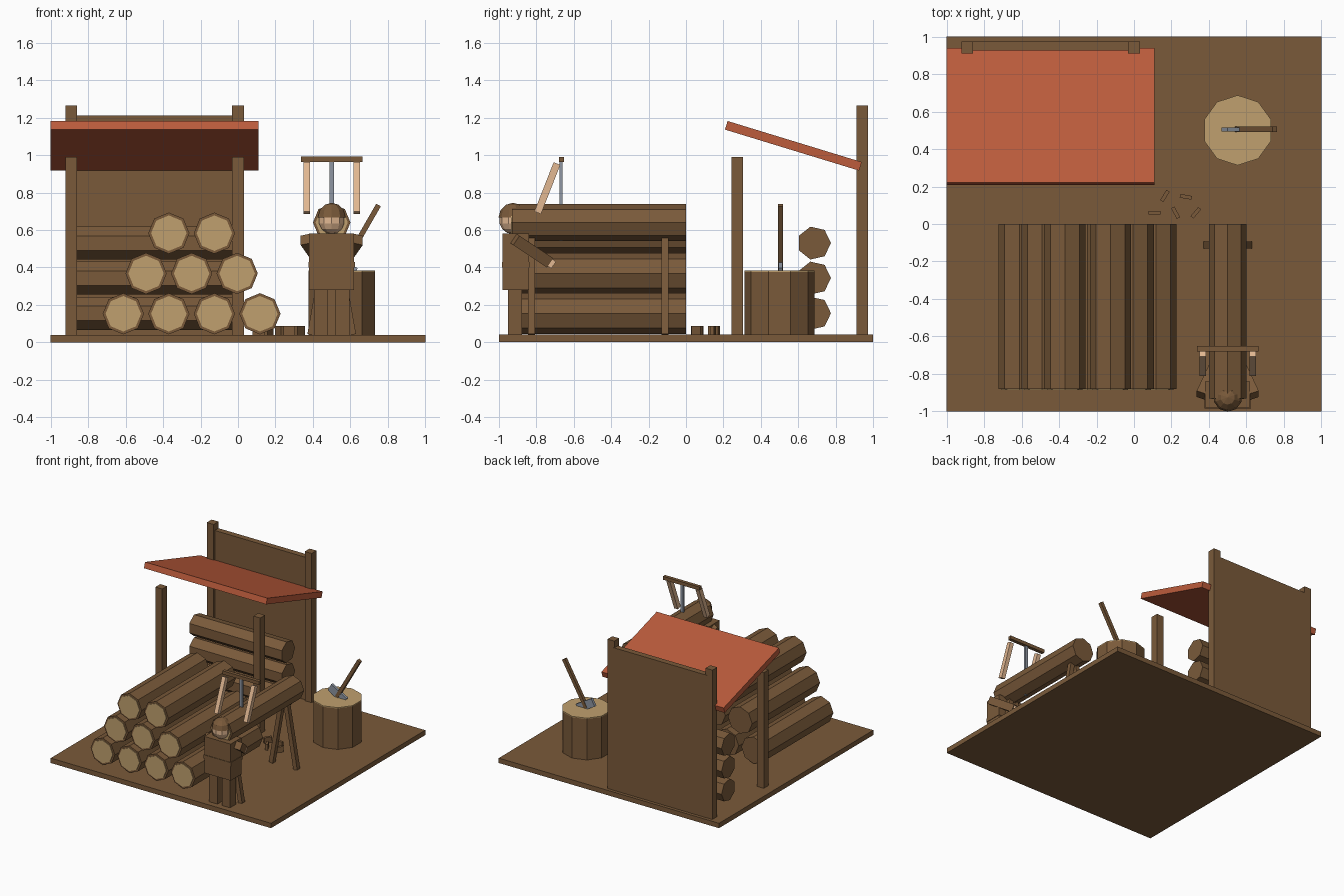
import bpy, bmesh, math
from mathutils import Vector, Matrix

if "Cube" in bpy.data.objects:
    bpy.data.objects.remove(bpy.data.objects["Cube"])


def mat(name, rgb):
    m = bpy.data.materials.new(name)
    lin = [((c / 255 + 0.055) / 1.055) ** 2.4 for c in rgb]
    m.diffuse_color = (*lin, 1)
    m.use_nodes = True
    m.node_tree.nodes["Principled BSDF"].inputs["Base Color"].default_value = m.diffuse_color
    return m


BROWN = mat("brown wood", (122, 90, 58))
TAN = mat("cut wood", (192, 160, 110))
RED = mat("roof red", (188, 92, 60))
SKIN = mat("skin", (226, 184, 146))
METAL = mat("grey metal", (142, 150, 162))


def finish(name, bm, m, matrix):
    bm.transform(matrix)
    me = bpy.data.meshes.new(name)
    bm.to_mesh(me)
    bm.free()
    me.materials.append(m)
    ob = bpy.data.objects.new(name, me)
    bpy.context.collection.objects.link(ob)
    return ob


def box(name, c, size, m=BROWN, axis='Z', deg=0):
    bm = bmesh.new()
    bmesh.ops.create_cube(bm, size=1)
    M = Matrix.Translation(c) @ Matrix.Rotation(math.radians(deg), 4, axis) @ Matrix.Diagonal((*size, 1))
    return finish(name, bm, m, M)


def beam(name, a, b, w, d, m=BROWN):
    """Square bar from a to b; w is the sideways (x) width."""
    a, b = Vector(a), Vector(b)
    z = (b - a).normalized()
    y = z.cross(Vector((1, 0, 0))).normalized()
    x = y.cross(z)
    R = Matrix((x, y, z)).transposed().to_4x4()
    bm = bmesh.new()
    bmesh.ops.create_cube(bm, size=1)
    return finish(name, bm, m, Matrix.Translation((a + b) / 2) @ R @ Matrix.Diagonal((w, d, (b - a).length, 1)))


def cyl(name, c, r, h, sides, m=BROWN, axis='Z'):
    bm = bmesh.new()
    bmesh.ops.create_cone(bm, cap_ends=True, segments=sides, radius1=r, radius2=r, depth=h)
    R = {'Z': Matrix(), 'Y': Matrix.Rotation(math.pi / 2, 4, 'X'),
         'X': Matrix.Rotation(math.pi / 2, 4, 'Y')}[axis]
    return finish(name, bm, m, Matrix.Translation(c) @ R)


def log_y(name, x, z, r, y0, y1):
    cyl(name, (x, (y0 + y1) / 2, z), r, y1 - y0, 8, axis='Y')
    cyl(name + "_cut_end", (x, y0 - 0.002, z), r * 0.86, 0.006, 8, TAN, 'Y')


# Ground slab
box("ground_slab", (0, 0, 0.02), (2, 2, 0.04))

# Open shed: posts, back wall, sloping roof
for x in (-0.89, 0.0):
    box("front_post", (x, 0.275, 0.515), (0.062, 0.062, 0.95))
    box("back_post", (x, 0.942, 0.652), (0.062, 0.062, 1.226))
box("back_wall", (-0.445, 0.95, 0.625), (0.86, 0.048, 1.17))
box("roof", (-0.445, 0.574, 1.05), (1.11, 0.75, 0.048), RED, 'X', -17)

# Logs stored inside the shed
for z in (0.155, 0.343, 0.53):
    cyl("shed_log", (-0.445, 0.685, z), 0.09, 0.84, 7, axis='X')

# Log pile in front
for row, n in enumerate((4, 3, 2)):
    for i in range(n):
        log_y("pile_log", -0.612 + 0.1215 * row + 0.243 * i, 0.153 + 0.215 * row, 0.11, -0.88, 0.0)

# Chopping block with axe
cyl("chopping_block", (0.553, 0.5, 0.208), 0.187, 0.336, 10)
cyl("chopping_block_top", (0.553, 0.5, 0.379), 0.187, 0.008, 10, TAN)
box("axe_handle", (0.65, 0.505, 0.56), (0.028, 0.028, 0.4), BROWN, 'Y', 30)
box("axe_head", (0.553, 0.505, 0.408), (0.16, 0.022, 0.065), METAL, 'Y', 30)

# Wood chips
for x, y, deg in ((0.11, 0.06, 0), (0.165, 0.15, 58), (0.222, 0.06, -62), (0.277, 0.145, -10), (0.33, 0.06, 50)):
    box("wood_chip", (x, y, 0.064), (0.064, 0.02, 0.046), BROWN, 'Z', deg)

# Log on two trestles
log_y("saw_log", 0.5, 0.64, 0.1, -0.93, 0.0)
for y in (-0.112, -0.827):
    for s in (-1, 1):
        beam("trestle_leg", (0.5 + s * 0.112, y, 0.042), (0.5 + s * 0.02, y, 0.565), 0.036, 0.038)

# Frame saw standing in the log
box("saw_top_bar", (0.5, -0.665, 0.977), (0.33, 0.028, 0.028))
box("saw_blade", (0.5, -0.668, 0.755), (0.022, 0.018, 0.43), METAL)
for s in (-1, 1):
    beam("saw_grip", (0.5 + s * 0.133, -0.793, 0.692), (0.5 + s * 0.133, -0.69, 0.955), 0.034, 0.038, SKIN)

# Worker
box("torso", (0.5, -0.91, 0.43), (0.24, 0.14, 0.3))
box("belt", (0.5, -0.91, 0.415), (0.248, 0.148, 0.03))
for s in (-1, 1):
    box("leg", (0.5 + s * 0.057, -0.915, 0.16), (0.075, 0.074, 0.24))
    beam("arm", (0.5 + s * 0.14, -0.915, 0.55), (0.5 + s * 0.055, -0.735, 0.43), 0.055, 0.06)
    box("hand", (0.5 + s * 0.052, -0.726, 0.425), (0.045, 0.045, 0.045), SKIN, 'X', -35)
bm = bmesh.new()
bmesh.ops.create_uvsphere(bm, u_segments=10, v_segments=7, radius=0.072)
finish("head", bm, SKIN, Matrix.Translation((0.5, -0.926, 0.65)))

# Cap: upper half of a sphere, closed underneath
bm = bmesh.new()
bmesh.ops.create_uvsphere(bm, u_segments=10, v_segments=6, radius=0.077)
cut = bmesh.ops.bisect_plane(bm, geom=bm.verts[:] + bm.edges[:] + bm.faces[:], plane_co=(0, 0, 0),
                             plane_no=(0, 0, 1), clear_inner=True)
bmesh.ops.holes_fill(bm, edges=[e for e in bm.edges if e.is_boundary])
finish("cap", bm, BROWN, Matrix.Translation((0.5, -0.925, 0.668)))
